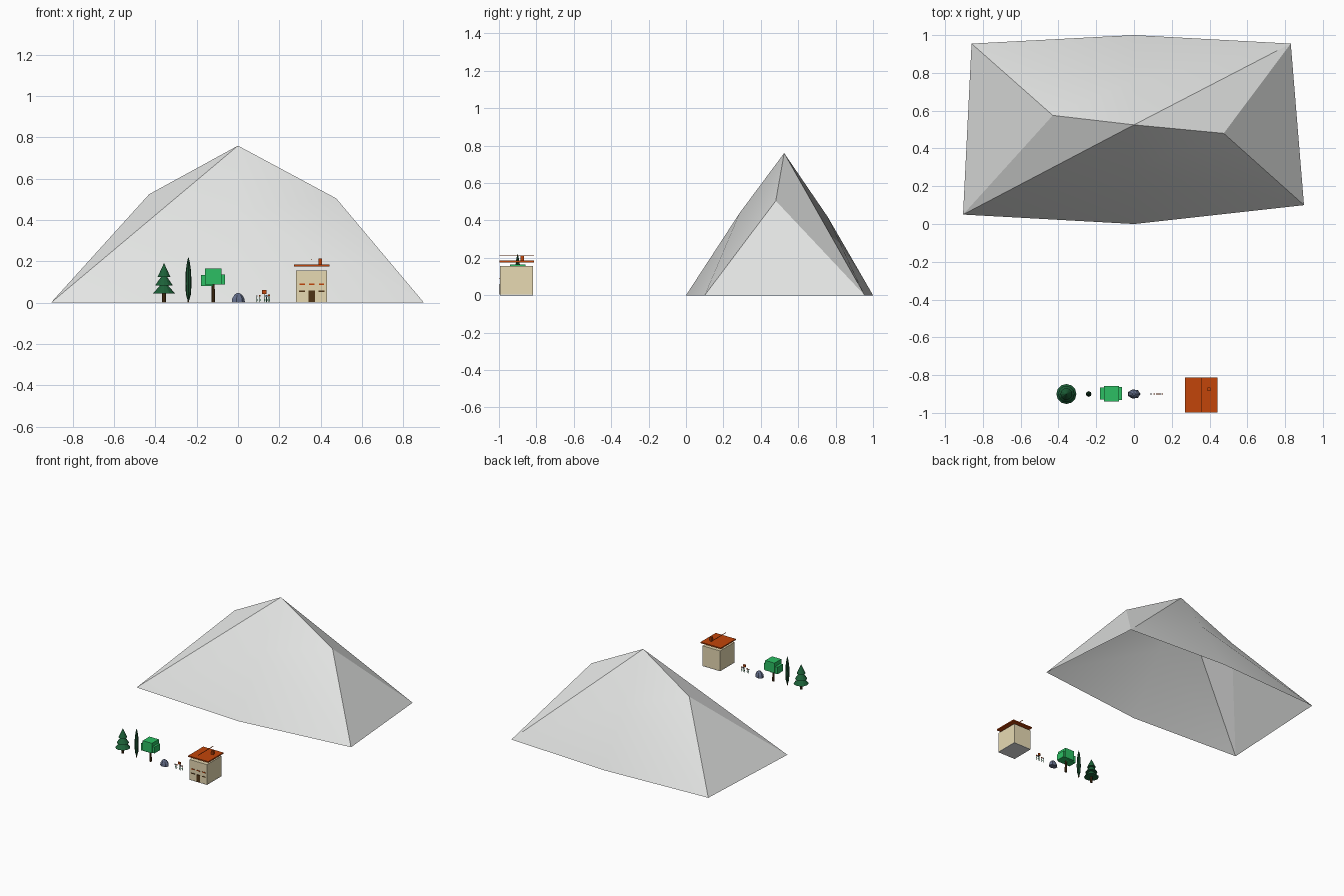
import bpy, bmesh, math
from mathutils import Vector

cube = bpy.data.objects.get("Cube")
if cube:
    bpy.data.objects.remove(cube, do_unlink=True)


def material(name, *rgb):
    m = bpy.data.materials.new(name)
    m.use_nodes = True
    m.diffuse_color = (*rgb, 1)
    bsdf = next(n for n in m.node_tree.nodes if n.type == 'BSDF_PRINCIPLED')
    bsdf.inputs["Base Color"].default_value = (*rgb, 1)
    return m


GREY = material("pale_grey", .78, .79, .78)
WALL = material("sand", .8, .7, .45)
RUST = material("rust", .54, .06, .003)
WOOD = material("dark_wood", .08, .035, .008)
PINE = material("pine_green", .012, .12, .04)
CYPRESS = material("deep_green", .01, .075, .027)
LEAF = material("leaf_green", .025, .52, .125)
ROCK = material("blue_grey", .13, .16, .26)
PETAL = material("white_petal", .75, .7, .75)


def finish(name, bm, mat, sharp=None):
    bmesh.ops.recalc_face_normals(bm, faces=bm.faces)
    if sharp is not None:
        for f in bm.faces:
            f.smooth = True
        for e in bm.edges:
            e.smooth = e.calc_face_angle(0) < sharp
    me = bpy.data.meshes.new(name)
    bm.to_mesh(me)
    bm.free()
    me.materials.append(mat)
    ob = bpy.data.objects.new(name, me)
    bpy.context.collection.objects.link(ob)
    return ob


def box(name, mat, xs, ys, zs):
    bm = bmesh.new()
    bmesh.ops.create_cube(bm, size=1)
    for v in bm.verts:
        v.co = Vector([(a + b) / 2 + c * (b - a) for c, (a, b) in zip(v.co, (xs, ys, zs))])
    return finish(name, bm, mat)


def lathe(name, mat, x, y, profile, sides=10, sy=1.0):
    """Stack rings of (radius, height) around a vertical axis."""
    bm = bmesh.new()
    rings = []
    for r, z in profile:
        rings.append([bm.verts.new((x + r * math.cos(a), y + r * sy * math.sin(a), z))
                      for a in (2 * math.pi * i / sides for i in range(sides))])
    for lo, hi in zip(rings, rings[1:]):
        for i in range(sides):
            j = (i + 1) % sides
            bm.faces.new((lo[i], lo[j], hi[j], hi[i]))
    bm.faces.new(rings[0])
    bm.faces.new(rings[-1])
    return finish(name, bm, mat)


# Mountain: open shell; each long slope is a fan around one middle point,
# with a creased shoulder and a flat triangle at either end
bm = bmesh.new()
V = {k: bm.verts.new(p) for k, p in dict(
    fl=(-.905, .05, 0), fm=(0, 0, 0), fr=(.9, .1, 0),
    bl=(-.86, .955, 0), bm=(0, 1, 0), br=(.83, .955, 0),
    rl=(-.43, .575, .525), rm=(0, .525, .76), rr=(.475, .48, .505),
    fc=(0, .287, .44), bc=(0, .757, .42)).items()}
for centre, rim in (("fc", "fl fm fr rr rm"), ("bc", "br bm bl rl rm")):
    rim = rim.split()
    for a, b in zip(rim, rim[1:] + rim[:1]):
        bm.faces.new((V[a], V[b], V[centre]))
for flat in ("fl rm rl", "br rm rr", "fl rl bl", "fr br rr"):
    bm.faces.new([V[k] for k in flat.split()])
finish("mountain", bm, GREY, sharp=math.radians(28))

# House: body on a thin floor, slab roof, ridge beam and chimney
box("house_body", WALL, (.28, .43), (-.994, -.818), (.003, .157))
box("house_floor", GREY, (.279, .431), (-.995, -.817), (0, .003))
box("roof", RUST, (.27, .443), (-.997, -.812), (.176, .185))
box("ridge_beam", RUST, (.3535, .3575), (-.997, -.812), (.209, .212))
box("chimney", RUST, (.39, .406), (-.885, -.866), (.185, .213))
box("door", WOOD, (.342, .372), (-.998, -.994), (.003, .058))
for i, x in enumerate((.31, .357, .404)):
    box(f"window_sill_{i}", RUST, (x - .013, x + .013), (-.998, -.994), (.087, .093))
    box(f"shutter_{i}", WOOD, (x - .015, x + .015), (-.997, -.994), (.053, .059))

Y = -.9

# Pine: trunk and three stacked cones
lathe("pine_trunk", WOOD, -.358, Y, [(.009, 0), (.009, .05)], 8)
for i, (r, lo, hi) in enumerate([(.053, .045, .105), (.043, .083, .145), (.031, .125, .19)]):
    lathe(f"pine_tier_{i}", PINE, -.358, Y, [(r, lo), (.001, hi)], 12)

# Cypress: slim spindle
lathe("cypress_trunk", WOOD, -.24, Y, [(.004, 0), (.004, .025)], 6)
lathe("cypress_crown", CYPRESS, -.24, Y,
      [(.004, .012), (.012, .04), (.015, .09), (.013, .15), (.007, .195), (.001, .22)], 8)

# Leafy tree: trunk with blocky foliage
lathe("leafy_trunk", WOOD, -.12, Y, [(.009, 0), (.007, .09)], 8)
box("foliage_core", LEAF, (-.16, -.08), (-.94, -.857), (.088, .165))
box("foliage_right", LEAF, (-.18, -.12), (-.93, -.865), (.081, .135))
box("foliage_left", LEAF, (-.13, -.064), (-.932, -.862), (.088, .137))

# Rock: faceted dome
lathe("rock", ROCK, 0, -.9, [(.034, 0), (.031, .02), (.02, .038), (.008, .046)], 7, .75)

# Flowers: stems, leaves and small heads
for i, (x, h, s, mat) in enumerate([(.09, .033, .004, PETAL), (.106, .034, .004, RUST),
                                    (.127, .053, .01, RUST), (.138, .033, .005, ROCK),
                                    (.15, .036, .004, RUST)]):
    box(f"flower_stem_{i}", PINE, (x - .0015, x + .0015), (Y - .0015, Y + .0015), (0, h))
    box(f"flower_leaf_{i}", LEAF, (x, x + .006), (Y - .001, Y + .001), (.012, .016))
    box(f"flower_head_{i}", mat, (x - s, x + s), (Y - .003, Y + .003), (h - s, h + s * .8))
